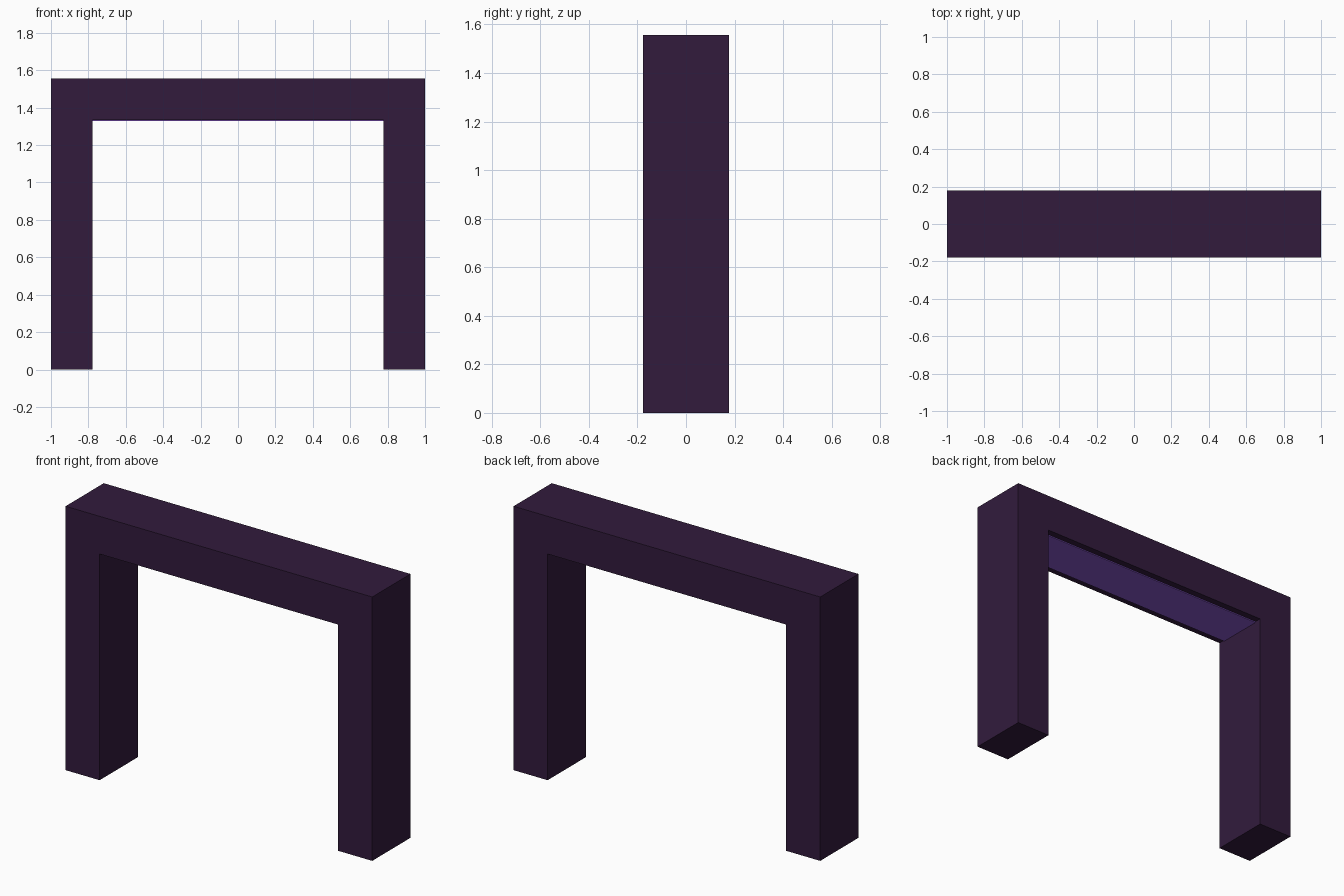
import bpy, bmesh

if "Cube" in bpy.data.objects:
    bpy.data.objects.remove(bpy.data.objects["Cube"])

W, H, D, T = 2.0, 1.5556, 0.3556, 0.2222   # overall width, height, depth, bar thickness


def material(name, color):
    m = bpy.data.materials.new(name)
    m.diffuse_color = (*color, 1)
    m.use_nodes = True
    m.node_tree.nodes["Principled BSDF"].inputs["Base Color"].default_value = m.diffuse_color
    return m


def link(name, bm, mat):
    me = bpy.data.meshes.new(name)
    bm.to_mesh(me)
    bm.free()
    me.materials.append(mat)
    ob = bpy.data.objects.new(name, me)
    bpy.context.collection.objects.link(ob)
    return ob


dark = material("dark plum", (0.032, 0.011, 0.046))
violet = material("violet glow", (0.25, 0.095, 0.60))

# Frame: one U-shaped profile extruded through the depth
x, xi, zi = W / 2, W / 2 - T, H - T
profile = [(-x, 0), (-xi, 0), (-xi, zi), (xi, zi), (xi, 0), (x, 0), (x, H), (-x, H)]
bm = bmesh.new()
face = bm.faces.new([bm.verts.new((px, -D / 2, pz)) for px, pz in profile])
ext = bmesh.ops.extrude_face_region(bm, geom=[face])
new = [v for v in ext["geom"] if isinstance(v, bmesh.types.BMVert)]
bmesh.ops.translate(bm, verts=new, vec=(0, D, 0))
bmesh.ops.recalc_face_normals(bm, faces=bm.faces)
link("arch_frame", bm, dark)

# Light strip: thin plate under the lintel, running between the legs
bm = bmesh.new()
bmesh.ops.create_cube(bm, size=1)
bmesh.ops.scale(bm, verts=bm.verts, vec=(2 * xi, D - 0.08, 0.008))
bmesh.ops.translate(bm, verts=bm.verts, vec=(0, 0, zi - 0.002))
link("lintel_light_strip", bm, violet)
